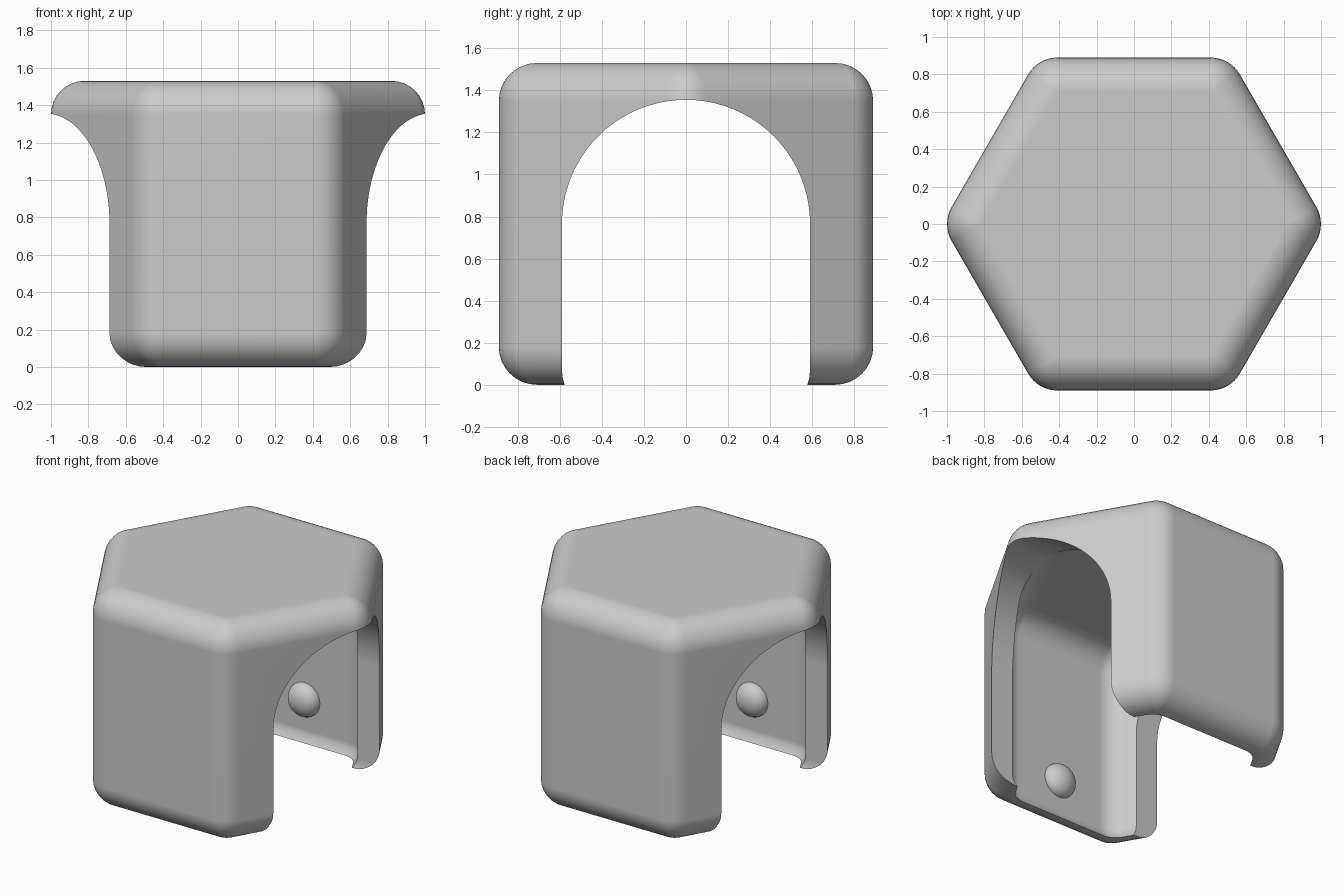
import bpy, bmesh, math

cube = bpy.data.objects.get("Cube")
if cube:
    bpy.data.objects.remove(cube, do_unlink=True)

grey = bpy.data.materials.new("plain grey")
grey.use_nodes = True
COLOUR = (0.6, 0.6, 0.6, 1)
grey.diffuse_color = COLOUR
grey.node_tree.nodes["Principled BSDF"].inputs["Base Color"].default_value = COLOUR


def make_object(name, bm):
    bmesh.ops.recalc_face_normals(bm, faces=bm.faces)
    mesh = bpy.data.meshes.new(name)
    bm.to_mesh(mesh)
    bm.free()
    mesh.materials.append(grey)
    obj = bpy.data.objects.new(name, mesh)
    bpy.context.collection.objects.link(obj)
    return obj


def hex_ring(apothem, radius, steps=8):
    """Outline of a hexagon with rounded corners, two corners on the x axis."""
    reach = (apothem - radius) / math.cos(math.pi / 6)
    points = []
    for corner in range(6):
        mid = corner * math.pi / 3
        for i in range(steps + 1):
            a = mid + (i / steps - 0.5) * math.pi / 3
            points.append((reach * math.cos(mid) + radius * math.cos(a),
                           reach * math.sin(mid) + radius * math.sin(a)))
    return points


def loft_hex(name, apothem, radius, profile):
    """Stack rounded hexagons; profile holds (inset, z) pairs."""
    bm = bmesh.new()
    rings = []
    for inset, z in profile:
        ring = hex_ring(apothem - inset, max(radius - inset, 0.004))
        rings.append([bm.verts.new((x, y, z)) for x, y in ring])
    for low, high in zip(rings, rings[1:]):
        for i in range(len(low)):
            j = (i + 1) % len(low)
            bm.faces.new((low[i], low[j], high[j], high[i]))
    bm.faces.new(rings[0])
    bm.faces.new(rings[-1])
    return make_object(name, bm)


def fillet(radius, top, steps=8):
    """Quarter-round (inset, z) pairs that end at the given top height."""
    return [(radius * (1 - math.cos(a)), top - radius + radius * math.sin(a))
            for a in (i / steps * math.pi / 2 for i in range(steps + 1))]


# Solid rounded hexagonal block
HEIGHT, ROUND = 1.53, 0.18
upper = fillet(ROUND, HEIGHT)
lower = [(inset, HEIGHT - z) for inset, z in reversed(upper)]
shell = loft_hex("hexagonal_shell", 0.89, ROUND, lower + upper)

# Hollow inside, with a slight lip at the open bottom
lip = [(0.035, -0.1), (0.035, 0), (0.02, 0.02), (0.006, 0.05), (0, 0.08)]
cavity = loft_hex("cavity_cutter", 0.74, 0.16, lip + fillet(0.16, 1.365))

# Arched passage from side to side
SPAN, SPRING = 0.59, 0.765
arch = [(SPAN * math.cos(i / 40 * math.pi), SPRING + SPAN * math.sin(i / 40 * math.pi))
        for i in range(41)]
arch = [(0.575, -0.1), (0.577, 0), (0.586, 0.03), (SPAN, 0.07)] + arch
arch += [(-SPAN, 0.07), (-0.586, 0.03), (-0.577, 0), (-0.575, -0.1)]
bm = bmesh.new()
face = bm.faces.new([bm.verts.new((-1.3, y, z)) for y, z in arch])
grown = bmesh.ops.extrude_face_region(bm, geom=[face])["geom"]
bmesh.ops.translate(bm, vec=(2.6, 0, 0),
                    verts=[v for v in grown if isinstance(v, bmesh.types.BMVert)])
passage = make_object("arch_cutter", bm)

# Cut the shell, then drop the cutters
bpy.ops.object.select_all(action="DESELECT")
shell.select_set(True)
bpy.context.view_layer.objects.active = shell
for cutter in (cavity, passage):
    cutter.hide_render = True
    mod = shell.modifiers.new("cut", "BOOLEAN")
    mod.operation = "DIFFERENCE"
    mod.solver = "EXACT"
    mod.object = cutter
    bpy.ops.object.modifier_apply(modifier=mod.name)
    bpy.data.objects.remove(cutter, do_unlink=True)
bpy.ops.object.shade_smooth_by_angle(angle=math.radians(30))
weighted = shell.modifiers.new("even shading", "WEIGHTED_NORMAL")
weighted.keep_sharp = True

# Rounded studs on the inner front and back walls
for side, label in ((-1, "front"), (1, "back")):
    bm = bmesh.new()
    bmesh.ops.create_uvsphere(bm, u_segments=32, v_segments=16, radius=1)
    bmesh.ops.scale(bm, vec=(0.118, 0.085, 0.118), verts=bm.verts)
    bmesh.ops.translate(bm, vec=(0, side * 0.74, 0.29), verts=bm.verts)
    for f in bm.faces:
        f.smooth = True
    make_object(label + "_stud", bm)
